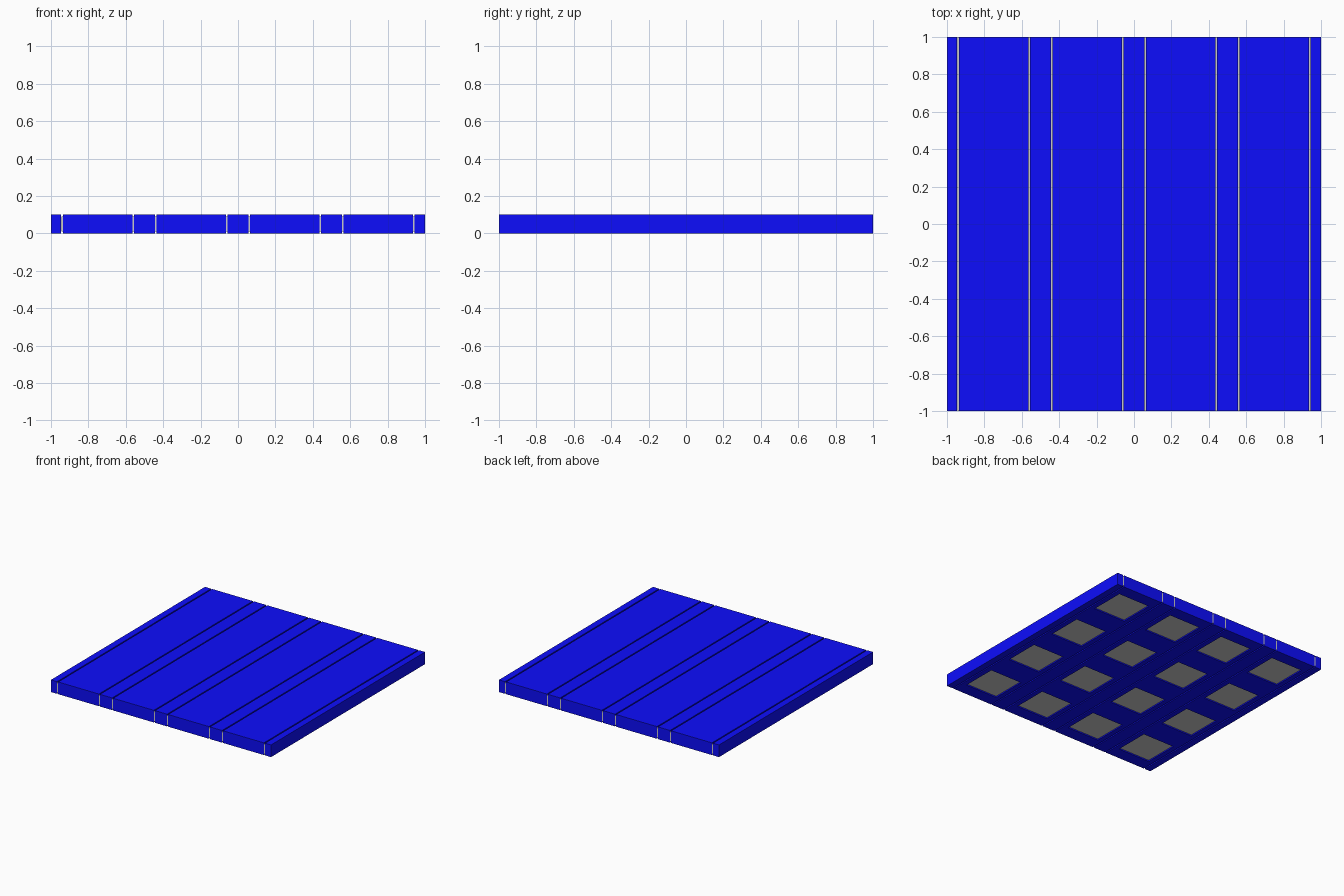
import bpy, bmesh
from mathutils import Matrix, Vector

if "Cube" in bpy.data.objects:
    bpy.data.objects.remove(bpy.data.objects["Cube"])

HEIGHT, SEAM, POCKET, DEPTH = 0.10, 0.01, 0.29, 0.01
SEAMS = [-0.94, -0.56, -0.44, -0.06, 0.06, 0.44, 0.56, 0.94]
ROWS = [-0.75, -0.25, 0.25, 0.75]


def material(name, color):
    mat = bpy.data.materials.new(name)
    mat.diffuse_color = color
    mat.use_nodes = True
    mat.node_tree.nodes["Principled BSDF"].inputs["Base Color"].default_value = mat.diffuse_color
    return mat


blue = material("blue", (0.004, 0.004, 0.98, 1))
grey = material("grey", (0.8, 0.8, 0.8, 1))


def strip(name, x0, x1, mats, z0=0.0, z1=HEIGHT, pockets=False):
    """Full-length box between x0 and x1, optionally with square pockets below."""
    bm = bmesh.new()
    mid = (x0 + x1) / 2
    bmesh.ops.create_cube(bm, size=1, matrix=Matrix.Translation((mid, 0, (z0 + z1) / 2))
                          @ Matrix.Diagonal((x1 - x0, 2, z1 - z0, 1)))
    if pockets:
        half = POCKET / 2
        cuts = [(Vector((mid + s * half, 0, 0)), Vector((1, 0, 0))) for s in (-1, 1)]
        cuts += [(Vector((0, y + s * half, 0)), Vector((0, 1, 0))) for y in ROWS for s in (-1, 1)]
        for co, no in cuts:
            bmesh.ops.bisect_plane(bm, geom=bm.verts[:] + bm.edges[:] + bm.faces[:],
                                   plane_co=co, plane_no=no)
        bm.normal_update()
        cells = []
        for f in bm.faces:
            c = f.calc_center_median()
            if f.normal.z < -0.9 and abs(c.x - mid) < 0.01 and any(abs(c.y - y) < 0.01 for y in ROWS):
                cells.append(f)
        # Sink the pocket floors and colour them grey
        floors = bmesh.ops.extrude_discrete_faces(bm, faces=cells)["faces"]
        for f in floors:
            f.material_index = 1
            for v in f.verts:
                v.co.z += DEPTH
    bmesh.ops.recalc_face_normals(bm, faces=bm.faces[:])
    mesh = bpy.data.meshes.new(name)
    bm.to_mesh(mesh)
    bm.free()
    for m in mats:
        mesh.materials.append(m)
    bpy.context.collection.objects.link(bpy.data.objects.new(name, mesh))


# Blue boards between the seams; the wide ones carry the pockets
edges = [-1 - SEAM / 2] + SEAMS + [1 + SEAM / 2]
for a, b in zip(edges, edges[1:]):
    wide = b - a > 0.3
    strip("wide_board" if wide else "narrow_board", a + SEAM / 2, b - SEAM / 2,
          [blue, grey], pockets=wide)

# Thin grey seams, slightly sunk below the boards on top and underneath
for x in SEAMS:
    strip("seam", x - SEAM / 2, x + SEAM / 2, [grey], DEPTH, HEIGHT - DEPTH)
